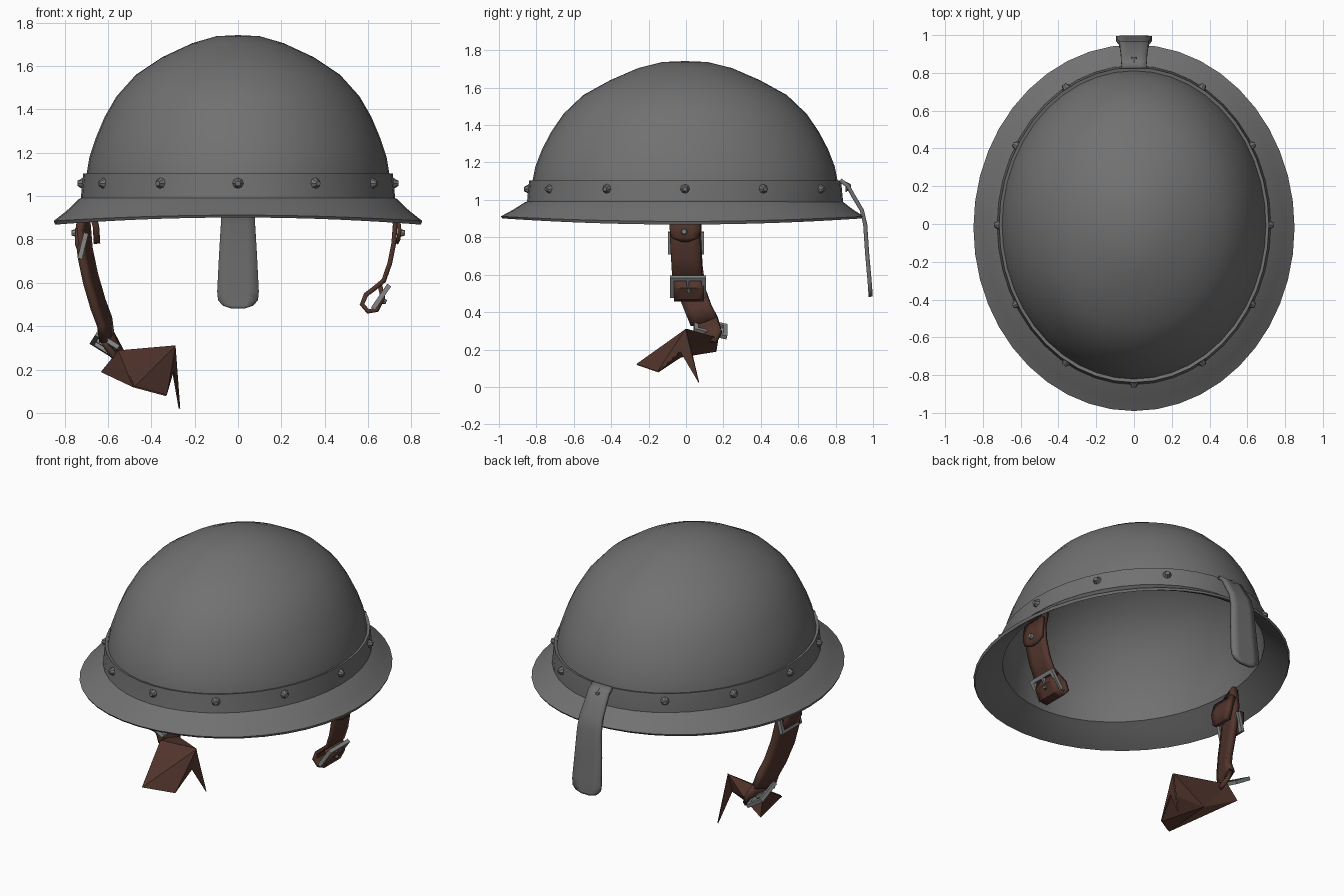
import bpy, bmesh, math
from mathutils import Vector, Matrix

if "Cube" in bpy.data.objects:
    bpy.data.objects.remove(bpy.data.objects["Cube"])


def material(name, rgb):
    m = bpy.data.materials.new(name)
    m.diffuse_color = (*rgb, 1)
    m.use_nodes = True
    m.node_tree.nodes["Principled BSDF"].inputs["Base Color"].default_value = m.diffuse_color
    return m


STEEL = material("dull steel", (0.165, 0.165, 0.165))
LEATHER = material("brown leather", (0.085, 0.036, 0.026))
BUCKLE = material("buckle metal", (0.24, 0.25, 0.25))


def finish(bm, name, mat, angle=35, thick=0, normals=True):
    if normals:
        bmesh.ops.recalc_face_normals(bm, faces=bm.faces)
    me = bpy.data.meshes.new(name)
    bm.to_mesh(me)
    bm.free()
    me.materials.append(mat)
    ob = bpy.data.objects.new(name, me)
    bpy.context.collection.objects.link(ob)
    bpy.ops.object.select_all(action='DESELECT')
    ob.select_set(True)
    bpy.context.view_layer.objects.active = ob
    if thick:
        s = ob.modifiers.new("thickness", 'SOLIDIFY')
        s.thickness, s.offset = thick, 0
    if angle:
        bpy.ops.object.shade_smooth_by_angle(angle=math.radians(angle))
    return ob


def lathe(name, rings, mat, closed=False, n=44):
    """Elliptical rings: (x radius, y radius, y centre, z, lift at front and back)."""
    bm = bmesh.new()
    rows = []
    for rx, ry, yc, z, lift in rings:
        if rx == 0:
            rows.append([bm.verts.new((0, yc, z))] * n)
            continue
        rows.append([bm.verts.new((rx * math.cos(a), yc + ry * math.sin(a),
                                   z + lift * math.sin(a) ** 2))
                     for a in (2 * math.pi * i / n for i in range(n))])
    pairs = list(zip(rows, rows[1:])) + ([(rows[-1], rows[0])] if closed else [])
    for a, b in pairs:
        for i in range(n):
            j = (i + 1) % n
            quad = [a[i], a[j], b[j], b[i]]
            bm.faces.new(list(dict.fromkeys(quad)))
    return finish(bm, name, mat)


# Bowl and brim as one thin hollow shell
dome = [(0, 0, 1.742), (.10, .12, 1.737), (.21, .25, 1.705), (.35, .40, 1.64),
        (.47, .545, 1.56), (.56, .65, 1.46), (.615, .715, 1.365),
        (.655, .765, 1.27), (.685, .80, 1.18), (.70, .818, 1.09), (.708, .826, 1.0)]
outer = [(rx, ry, -.005, z, 0) for rx, ry, z in dome]
brim_top = [(.735, .855, -.01, .985, 0), (.79, .91, -.015, .932, .015),
            (.85, .97, -.02, .885, .027)]
brim_under = [(.843, .962, -.02, .868, .033), (.785, .905, -.015, .91, .015),
              (.725, .845, -.01, .962, 0)]
inner = [(max(rx - .014, 0), max(ry - .014, 0), -.005, z - .014, 0)
         for rx, ry, z in reversed(dome)]
lathe("helmet_shell", outer + brim_top + brim_under + inner, STEEL)

# Raised band around the bowl
lathe("rim_band", [(.69, .81, -.005, 1.098, 0), (.714, .834, -.005, 1.104, 0),
                   (.724, .844, -.005, 1.0, 0), (.725, .845, -.007, .98, 0),
                   (.695, .815, -.005, .99, 0)], STEEL, closed=True)

# Twelve rivets on the band
bm = bmesh.new()
for i in range(12):
    a = i * math.pi / 6
    n = Vector((math.cos(a) / .72, math.sin(a) / .84, 0)).normalized()
    p = Vector((.725 * math.cos(a), -.005 + .845 * math.sin(a), 1.058))
    if i == 3:
        p = Vector((0, .868, 1.07))
    bmesh.ops.create_cone(bm, cap_ends=True, segments=8, radius1=.029, radius2=.012,
                          depth=.03, matrix=Matrix.Translation(p)
                          @ n.to_track_quat('Z', 'Y').to_matrix().to_4x4())
finish(bm, "band_rivets", STEEL)


def ribbon(name, path, mat, thick, angle=40):
    """Sweep a flat strip: (centre, half width vector) pairs."""
    bm = bmesh.new()
    rows = []
    for c, w in path:
        c, w = Vector(c), Vector(w)
        rows.append([bm.verts.new(c + w * t) for t in (-1, -.5, 0, .5, 1)])
    for a, b in zip(rows, rows[1:]):
        for i in range(4):
            bm.faces.new((a[i], a[i + 1], b[i + 1], b[i]))
    return finish(bm, name, mat, angle, thick)


# Hanging guard plate on the +y side, with a rounded end
guard = [(.825, 1.105, .066), (.865, 1.075, .068), (.895, 1.02, .07),
         (.94, .945, .075), (.958, .87, .079), (.968, .72, .088),
         (.982, .56, .096), (.985, .52, .092), (.986, .495, .07), (.987, .482, .03)]
ribbon("guard_plate", [((0, y, z), (w, 0, 0)) for y, z, w in guard], STEEL, .022)


def frame(name, loc, normal, w, h, bar=.011):
    """Rectangular buckle made of four bars and a tongue."""
    bm = bmesh.new()
    nv = Vector(normal).normalized()
    across = (Vector((0, 1, 0)) - nv * nv.y).normalized()
    up = nv.cross(across)
    m = Matrix((across, up, nv)).transposed().to_4x4()
    m.translation = loc
    for cx, cy, sx, sy in ((0, h, w + bar, bar), (0, -h, w + bar, bar),
                           (w, 0, bar, h), (-w, 0, bar, h), (0, 0, bar * .6, h)):
        bmesh.ops.create_cube(bm, size=2, matrix=m @ Matrix.Translation((cx, cy, 0))
                              @ Matrix.Diagonal((sx, sy, bar, 1)))
    finish(bm, name, BUCKLE, 0)


def stud(name, loc, normal, r=.02, mat=BUCKLE):
    bm = bmesh.new()
    bmesh.ops.create_cone(bm, cap_ends=True, segments=8, radius1=r, radius2=r * .6, depth=.025,
                          matrix=Matrix.Translation(loc)
                          @ Vector(normal).to_track_quat('Z', 'Y').to_matrix().to_4x4())
    finish(bm, name, mat)


# Short strap at +x, curled around its buckle
short = [(.705, -.005, .97), (.725, -.005, .87), (.718, -.005, .78), (.70, 0, .69),
         (.672, .005, .61), (.63, .01, .575), (.59, .015, .545), (.572, .015, .50),
         (.60, .015, .468), (.64, .015, .475), (.668, .015, .53), (.655, .015, .585)]
ribbon("short_strap", [(p, (0, .08, 0)) for p in short], LEATHER, .022)
ribbon("short_strap_tab", [((.735, -.005, .93), (0, .082, 0)), ((.745, -.005, .84), (0, .082, 0)),
                           ((.74, -.005, .80), (0, .075, 0)), ((.73, -.005, .78), (0, .02, 0))],
       LEATHER, .018)
frame("short_strap_buckle", (.66, .01, .535), (.8, 0, -.55), .085, .055)
stud("short_strap_stud", (.757, -.01, .83), (1, 0, 0))
stud("curl_stud", (.672, .015, .515), (1, 0, -.4), .016, STEEL)

# Long strap at -x
long = [((-.70, 0, .97), .08), ((-.715, 0, .86), .08), ((-.705, 0, .74), .078),
        ((-.68, .01, .62), .075), ((-.645, .035, .50), .068), ((-.615, .065, .42), .066),
        ((-.605, .10, .345), .07)]
ribbon("long_strap", [(p, (.018, w, .02)) for p, w in long], LEATHER, .035)
ribbon("long_strap_tab", [((-.675, 0, .93), (0, .08, 0)), ((-.655, 0, .86), (0, .08, 0)),
                          ((-.65, 0, .78), (0, .06, 0))], LEATHER, .03)
ribbon("long_strap_outer_tab", [((-.738, 0, .85), (0, .078, 0)), ((-.74, 0, .78), (0, .078, 0)),
                                ((-.715, 0, .71), (0, .07, 0))], LEATHER, .025)
frame("long_strap_upper_buckle", (-.715, 0, .77), (1, 0, -.25), .085, .05)
frame("long_strap_lower_buckle", (-.615, .13, .315), (.5, .25, .8), .08, .05)
stud("long_strap_stud", (-.755, 0, .83), (-1, 0, 0))

# Crumpled loose end of the long strap
ribbon("strap_link", [((-.605, .10, .355), (.02, .065, .02)),
                      ((-.575, .125, .30), (.03, .065, .0)),
                      ((-.545, .10, .25), (.03, .06, -.01))], LEATHER, .025)
pts = dict(A=(-.55, .17, .26), B=(-.63, .16, .19), C=(-.29, 0, .31), D=(-.27, .07, .02),
           E=(-.48, -.265, .12), F=(-.33, -.15, .08), G=(-.30, -.03, .19),
           H=(-.52, 0, .18), J=(-.55, .02, .285))
bm = bmesh.new()
v = {k: bm.verts.new(p) for k, p in pts.items()}
for tri in ("ABH", "AHC", "HBE", "HEF", "HFG", "HGC", "CGD", "AJB", "JCE", "JEB", "ACJ", "CEF", "CFG"):
    bm.faces.new([v[k] for k in tri])
finish(bm, "strap_loose_end", LEATHER, 0, .008, normals=False)
